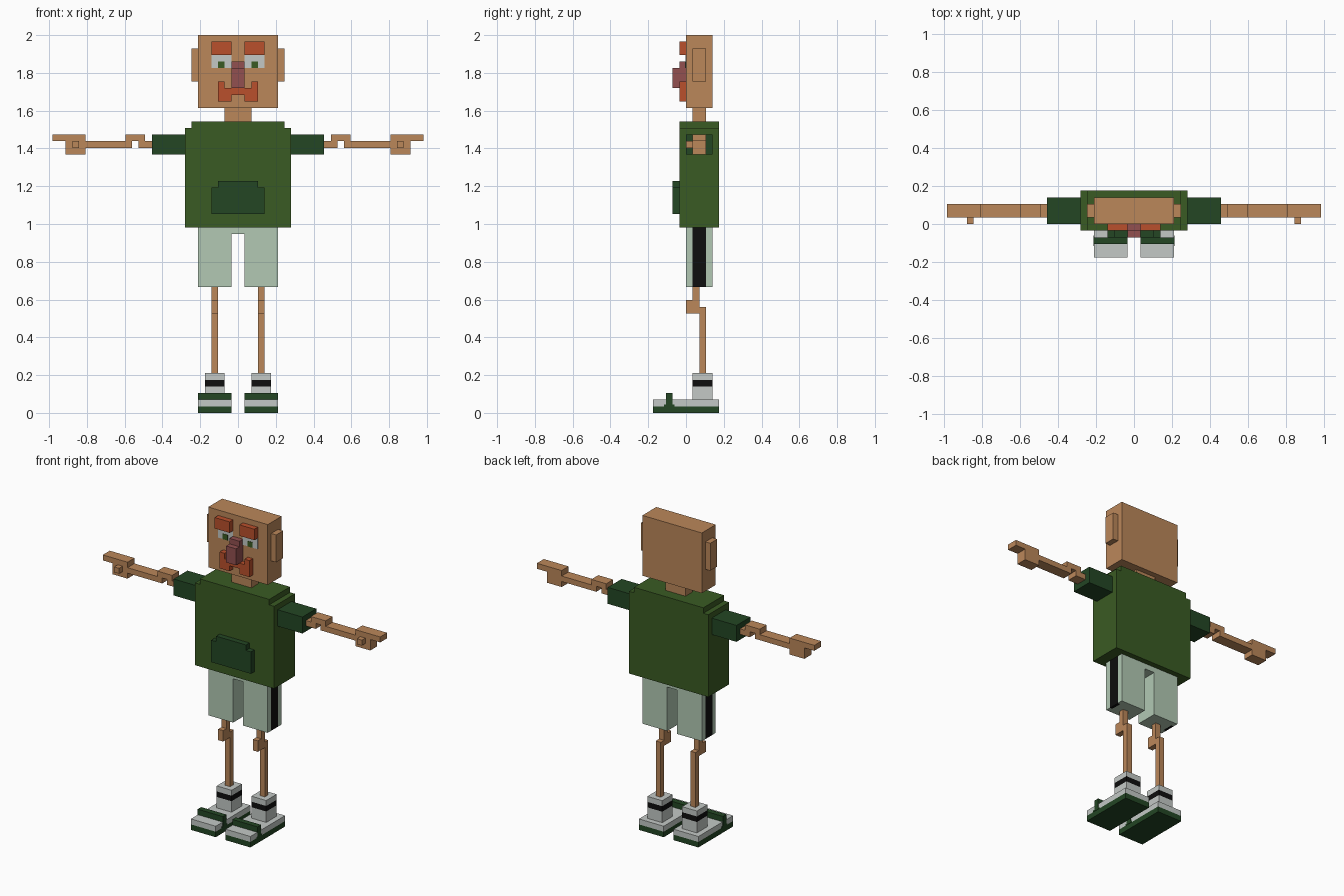
import bpy
import bmesh
from mathutils import Matrix, Vector

if "Cube" in bpy.data.objects:
    bpy.data.objects.remove(bpy.data.objects["Cube"])

U = 2 / 57  # one block of the grid; all sizes below are in blocks


def material(name, rgb):
    def lin(c):
        c /= 255
        return c / 12.92 if c <= 0.04045 else ((c + 0.055) / 1.055) ** 2.4
    m = bpy.data.materials.new(name)
    m.diffuse_color = (*[lin(c) for c in rgb], 1)
    m.use_nodes = True
    m.node_tree.nodes["Principled BSDF"].inputs["Base Color"].default_value = m.diffuse_color
    return m


SKIN = material("skin tan", (187, 135, 90))
ORANGE = material("hair orange", (186, 80, 44))
SHIRT = material("shirt green", (58, 91, 35))
DARK = material("dark green", (35, 70, 36))
SHORTS = material("pale green", (178, 201, 180))
WHITE = material("light grey", (196, 201, 198))
BLACK = material("black", (14, 14, 14))
MAUVE = material("nose mauve", (146, 80, 80))


def part(name, mat, boxes, mirror=False):
    """Boxes are (x0, x1, y0, y1, z0, z1); mirror copies them across x = 0."""
    bm = bmesh.new()
    for x0, x1, y0, y1, z0, z1 in boxes:
        lo, hi = Vector((x0, y0, z0)) * U, Vector((x1, y1, z1)) * U
        size = hi - lo
        bmesh.ops.create_cube(bm, size=1, matrix=Matrix.Translation((lo + hi) / 2)
                              @ Matrix.Diagonal((*size, 1)))
    mesh = bpy.data.meshes.new(name)
    bm.to_mesh(mesh)
    bm.free()
    mesh.materials.append(mat)
    ob = bpy.data.objects.new(name, mesh)
    bpy.context.collection.objects.link(ob)
    if mirror:
        ob.modifiers.new("mirror", "MIRROR").use_mirror_merge = False
    return ob


# Head
part("head", SKIN, [(-6, 6, 0, 4, 46, 57)])
part("ears", SKIN, [(6, 7, 1, 3, 50, 55)], True)
part("neck", SKIN, [(-2, 2, 1, 3, 44, 46)])

# Face
part("eyebrows", ORANGE, [(1, 4, -1, 0, 54, 56)], True)
part("eyes", WHITE, [(1, 4, -0.08, 0, 52, 54)], True)
part("pupils", SHIRT, [(2, 3, -0.14, 0, 52, 53)], True)
part("nose", MAUVE, [(-1, 1, -2, 0, 49, 52), (-1, 1, -1, 0, 52, 53)])
part("moustache_bar", ORANGE, [(-3, 3, -1, 0, 48, 49)])
part("moustache_ends", ORANGE, [(2, 3, -1, 0, 49, 50), (1, 3, -1, 0, 47, 48)], True)

# Shirt
part("shirt", SHIRT, [(-8, 8, -1, 5, 28, 43), (-7, 7, -1, 5, 43, 44)])
part("pocket", DARK, [(-4, 4, -2, -1, 30, 34), (-3, 3, -2, -1, 34, 35)])
part("sleeves", DARK, [(8, 13, 0, 4, 39, 42)], True)

# Arms and hands
part("upper_arms", SKIN, [(13, 15, 1, 3, 40, 41)], True)
part("elbows", SKIN, [(14, 17, 1, 3, 41, 42)], True)
part("forearms", SKIN, [(16, 23, 1, 3, 40, 41)], True)
part("hands", SKIN, [(23, 26, 1, 3, 39, 42)], True)
part("fingers", SKIN, [(26, 28, 1, 3, 41, 42)], True)
part("thumbs", SKIN, [(24, 25, 0, 1, 40, 41)], True)

# Shorts with an inlaid side stripe
part("shorts_legs", SHORTS, [(1, 5.5, 0, 4, 19, 28), (5.5, 6, 0, 1, 19, 28),
                             (5.5, 6, 3, 4, 19, 28)], True)
part("shorts_crotch", SHORTS, [(-1, 1, 0, 4, 27, 28)])
part("shorts_stripes", BLACK, [(5.5, 6, 1, 3, 19, 28)], True)

# Legs
part("thighs", SKIN, [(3, 4, 1, 2, 17, 19)], True)
part("knees", SKIN, [(3, 4, 0, 2, 15, 17)], True)
part("shins", SKIN, [(3, 4, 2, 3, 6, 16)], True)

# Socks and shoes
part("socks", WHITE, [(2, 5, 1, 4, 2, 4), (2, 5, 1, 4, 5, 6)], True)
part("sock_bands", BLACK, [(2, 5, 1, 4, 4, 5)], True)
part("shoe_uppers", WHITE, [(1, 6, -5, 5, 1, 2)], True)
part("shoe_soles", DARK, [(1, 6, -5, 5, 0, 1)], True)
part("shoe_straps", DARK, [(0.95, 6.05, -3, -2, 1, 3),
                           (0.95, 6.05, -3.3, -1.7, 1, 1.25)], True)
